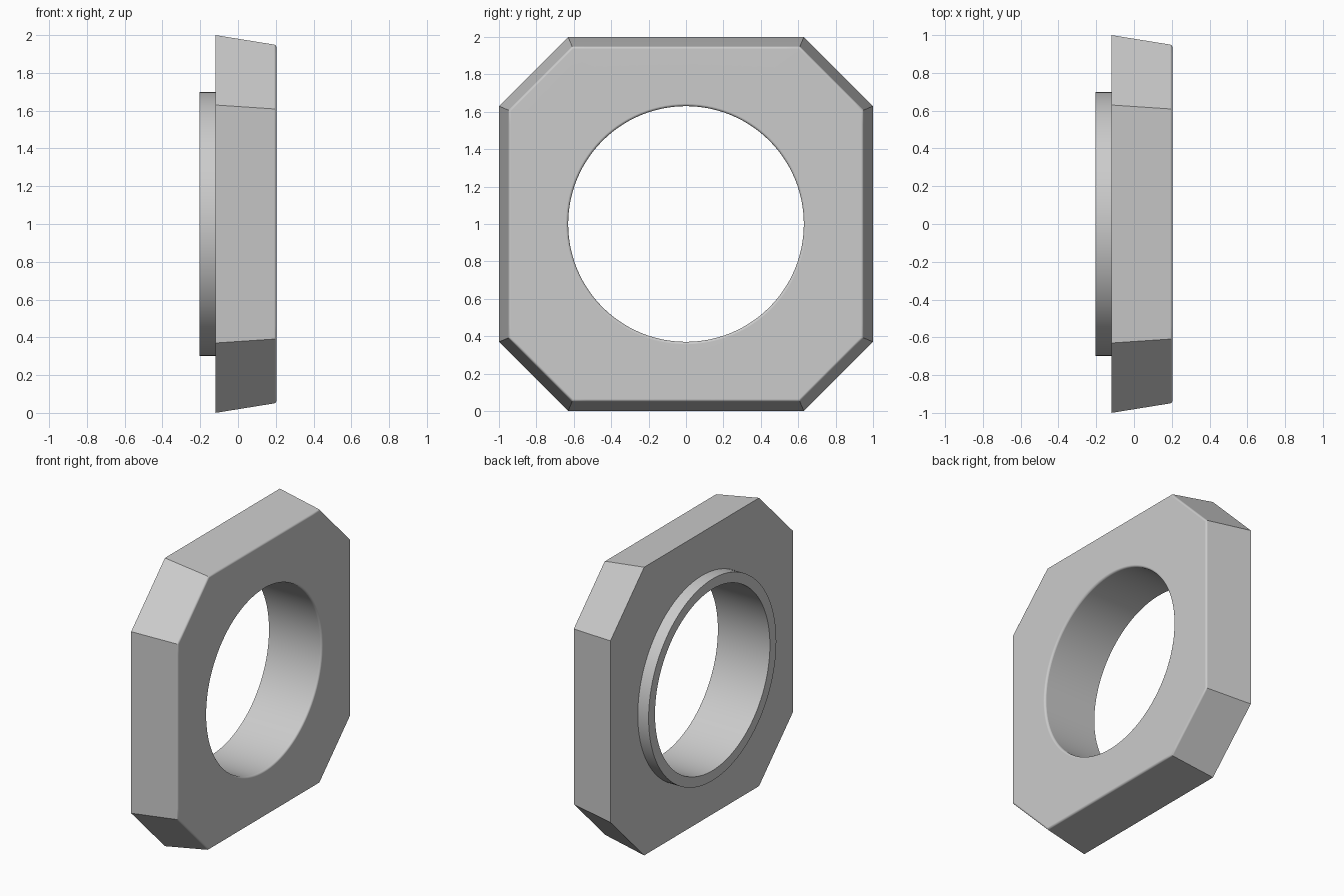
import bpy, bmesh, math
from mathutils import Vector

if "Cube" in bpy.data.objects:
    bpy.data.objects.remove(bpy.data.objects["Cube"])

BACK, STEP, FRONT = -0.203, -0.12, 0.203
HOLE, COLLAR, FILLET = 0.63, 0.70, 0.014


def octagon(x, inset):
    """Chamfered square ring in the YZ plane, subdivided to pair with the circles."""
    a, b = 1 - inset, 0.63 - 0.414 * inset
    corners = [(a, -b), (a, b), (b, a), (-b, a), (-a, b), (-a, -b), (-b, -a), (b, -a)]
    ring = []
    for i in range(8):
        p, q = Vector(corners[i]), Vector(corners[(i + 1) % 8])
        n = 20 if i % 2 == 0 else 8
        half = math.atan2(p.cross(q), p.dot(q)) / 2
        for k in range(n):
            # even angular steps along each straight edge
            t = 0.5 + 0.5 * math.tan(half * (2 * k / n - 1)) / math.tan(half)
            v = p.lerp(q, t)
            ring.append((x, v.x, v.y))
    return ring


def circle(x, r):
    ring = []
    for _, y, z in octagon(0, 0):
        s = r / math.hypot(y, z)
        ring.append((x, y * s, z * s))
    return ring


arc = [math.radians(d) for d in (9, 29, 49, 69, 90)]
rings = [circle(BACK, HOLE), circle(BACK, COLLAR),        # collar rim
         circle(STEP, COLLAR), octagon(STEP, 0)]          # back of the plate
rings += [octagon(FRONT + FILLET * (math.sin(a) - 1),     # tapered side, rounded edge
                  0.05 + FILLET * (1 - math.cos(a))) for a in arc]
rings += [circle(FRONT + FILLET * (math.sin(a) - 1),      # rounded bore edge
                 HOLE + FILLET * (1 - math.cos(a))) for a in [*reversed(arc), 0]]

# Loft the rings into one closed body
bm = bmesh.new()
loops = [[bm.verts.new((x, y, z + 1)) for x, y, z in r] for r in rings]
for i, lo in enumerate(loops):
    hi = loops[(i + 1) % len(loops)]
    for j in range(len(lo)):
        k = (j + 1) % len(lo)
        bm.faces.new((lo[j], lo[k], hi[k], hi[j]))
bmesh.ops.recalc_face_normals(bm, faces=bm.faces)
mesh = bpy.data.meshes.new("collared_plate")
bm.to_mesh(mesh)
bm.free()

plate = bpy.data.objects.new("collared_plate", mesh)
bpy.context.collection.objects.link(plate)
grey = bpy.data.materials.new("light_grey")
grey.diffuse_color = (0.6, 0.6, 0.6, 1)
grey.use_nodes = True
grey.node_tree.nodes["Principled BSDF"].inputs["Base Color"].default_value = grey.diffuse_color
mesh.materials.append(grey)

# Smooth the bore and rounded edges, keep flat faces flat
bpy.context.view_layer.objects.active = plate
plate.select_set(True)
bpy.ops.object.shade_smooth_by_angle(angle=math.radians(30))
weighted = plate.modifiers.new("flat_face_normals", 'WEIGHTED_NORMAL')
weighted.keep_sharp = True
